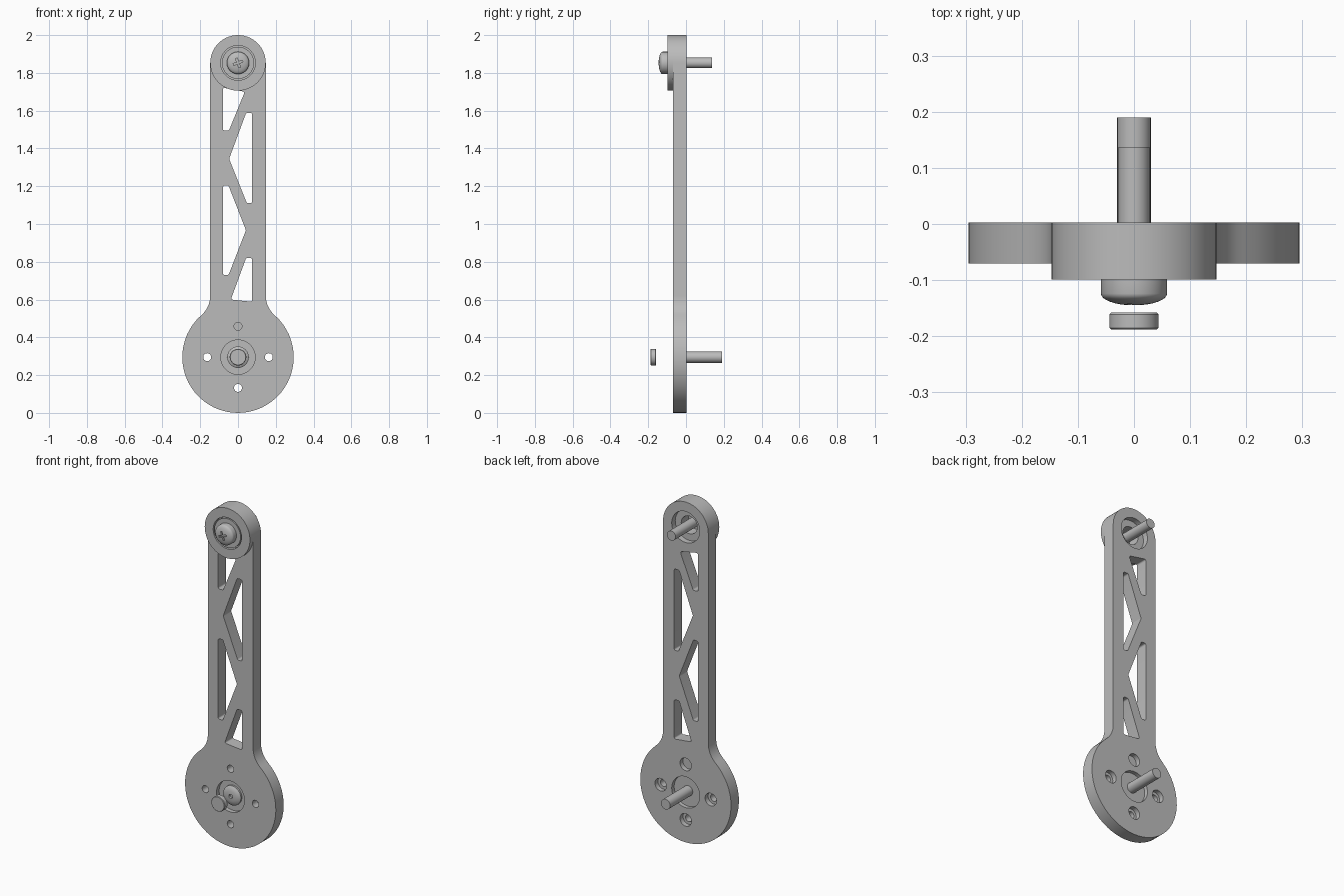
import bpy, bmesh
from math import sin, cos, pi, radians, atan2
from mathutils import Vector, Matrix

if "Cube" in bpy.data.objects:
    bpy.data.objects.remove(bpy.data.objects["Cube"])

grey = bpy.data.materials.new("plain grey")
grey.use_nodes = True
colour = (0.5, 0.5, 0.5, 1)
grey.diffuse_color = colour
grey.node_tree.nodes["Principled BSDF"].inputs["Base Color"].default_value = colour

HUB_Z, TOP_Z = 0.295, 1.853
HUB_R, ARM_R = 0.295, 0.147
BACK, FRONT = 0.003, -0.07


def finish(name, bm):
    bmesh.ops.remove_doubles(bm, verts=bm.verts, dist=1e-5)
    bmesh.ops.recalc_face_normals(bm, faces=bm.faces)
    mesh = bpy.data.meshes.new(name)
    bm.to_mesh(mesh)
    bm.free()
    mesh.materials.append(grey)
    obj = bpy.data.objects.new(name, mesh)
    bpy.context.collection.objects.link(obj)
    return obj


def activate(obj):
    bpy.ops.object.select_all(action='DESELECT')
    obj.select_set(True)
    bpy.context.view_layer.objects.active = obj


def smooth(obj):
    activate(obj)
    bpy.ops.object.shade_smooth_by_angle(angle=radians(30))


def prism(name, outline, y0, y1):
    """Extrude an x-z outline along y."""
    bm = bmesh.new()
    face = bm.faces.new([bm.verts.new((x, y0, z)) for x, z in outline])
    new = bmesh.ops.extrude_face_region(bm, geom=[face])["geom"]
    verts = [v for v in new if isinstance(v, bmesh.types.BMVert)]
    bmesh.ops.translate(bm, verts=verts, vec=(0, y1 - y0, 0))
    return finish(name, bm)


def lathe(name, profile, z, x=0, closed=False, steps=48):
    """Spin (radius, y) points around an axis parallel to y."""
    bm = bmesh.new()
    verts = [bm.verts.new((x + r, y, z)) for r, y in profile]
    pairs = list(zip(verts, verts[1:] + verts[:1]))
    edges = [bm.edges.new(p) for p in (pairs if closed else pairs[:-1])]
    bmesh.ops.spin(bm, geom=verts + edges, cent=(x, 0, z), axis=(0, 1, 0),
                   angle=2 * pi, steps=steps, use_merge=True)
    return finish(name, bm)


def rod(name, r, y0, y1, z, x=0, steps=48):
    return lathe(name, [(0, y0), (r, y0), (r, y1), (0, y1)], z, x, steps=steps)


def arc(cx, cz, r, a0, a1, n):
    return [(cx + r * cos(a0 + (a1 - a0) * i / n),
             cz + r * sin(a0 + (a1 - a0) * i / n)) for i in range(n + 1)]


def rounded(points, r, n=5):
    """Round the corners of a polygon."""
    out = []
    pts = [Vector(p) for p in points]
    for i, p in enumerate(pts):
        a = (pts[i - 1] - p).normalized()
        b = (pts[(i + 1) % len(pts)] - p).normalized()
        half = a.angle(b) / 2
        d = r * cos(half) / sin(half)
        for k in range(n + 1):
            t = k / n
            q = p + a * d * (1 - t) ** 2 + b * d * t ** 2
            out.append((q.x, q.y))
    return out


def cut(obj, cutters):
    for c in cutters:
        mod = obj.modifiers.new("cut", 'BOOLEAN')
        mod.operation, mod.solver, mod.object = 'DIFFERENCE', 'EXACT', c
        activate(obj)
        bpy.ops.object.modifier_apply(modifier=mod.name)
        bpy.data.objects.remove(c)


# Arm plate outline: round hub, concave fillets, straight sides, round end
fillet = 0.136
rise = ((HUB_R + fillet) ** 2 - (ARM_R + fillet) ** 2) ** 0.5
lean = atan2(rise, ARM_R + fillet)
right = arc(0, HUB_Z, HUB_R, -pi / 2, lean, 22)
right += arc(ARM_R + fillet, HUB_Z + rise, fillet, pi + lean, pi, 8)[1:]
right += arc(0, TOP_Z, ARM_R, 0, pi / 2, 14)
outline = right + [(-x, z) for x, z in right[-2:0:-1]]
arm = prism("arm_plate", outline, FRONT, BACK)

# Truss windows
windows = [
    [(-0.08, 1.722), (0.036, 1.70), (-0.048, 1.495), (-0.08, 1.495)],
    [(0.043, 1.588), (0.075, 1.588), (0.075, 1.11), (0.047, 1.11), (-0.047, 1.345)],
    [(-0.08, 1.203), (-0.05, 1.203), (0.042, 0.967), (-0.05, 0.73), (-0.08, 0.73)],
    [(0.043, 0.82), (0.075, 0.82), (0.075, 0.588), (-0.038, 0.60)],
]
cutters = [prism("window_cutter", rounded(w, 0.011), -0.2, 0.2) for w in windows]

# Hub recesses and end bore
cutters += [
    rod("hub_front_cutter", 0.091, -0.2, -0.045, HUB_Z),
    rod("hub_back_cutter", 0.091, -0.02, 0.2, HUB_Z),
    rod("end_back_cutter", 0.091, -0.03, 0.2, TOP_Z),
    rod("end_bore_cutter", 0.052, -0.2, 0.2, TOP_Z),
]
# Four mounting holes, counterbored from the back
for i in range(4):
    x = 0.163 * cos(i * pi / 2)
    z = HUB_Z + 0.163 * sin(i * pi / 2)
    cutters.append(rod("hole_cutter", 0.021, -0.2, 0.2, z, x, 24))
    cutters.append(rod("counterbore_cutter", 0.037, -0.025, 0.2, z, x, 24))
cut(arm, cutters)
smooth(arm)

# Raised end boss with a bearing ring set into it
smooth(lathe("end_boss", [(ARM_R, -0.099), (ARM_R, FRONT), (0.092, FRONT),
                          (0.092, -0.099)], TOP_Z, closed=True, steps=56))
smooth(lathe("bearing_ring", [(0.085, -0.098), (0.085, FRONT), (0.052, FRONT),
                              (0.052, -0.098)], TOP_Z, closed=True))

# Domed end screw with a cross recess
dome = [(0.059 * cos(a), -0.124 - 0.021 * sin(a))
        for a in [i * pi / 16 for i in range(8)]]
screw = lathe("end_screw", [(0, -0.145)] + dome[::-1] +
              [(0.059, -0.098), (0.028, -0.098), (0.028, 0.137), (0, 0.137)], TOP_Z)
slots = []
for turn in (20, 110):
    spin = Matrix.Rotation(radians(turn), 2)
    bar = [spin @ Vector(p) for p in
           ((-0.026, -0.005), (0.026, -0.005), (0.026, 0.005), (-0.026, 0.005))]
    slots.append(prism("slot_cutter", [(p.x, p.y + TOP_Z) for p in bar], -0.2, -0.13))
cut(screw, slots)
smooth(screw)

# Hub shaft with a low domed head and a small socket
smooth(lathe("hub_shaft", [(0, -0.055), (0.012, -0.055), (0.012, -0.068), (0.03, -0.067),
                           (0.047, -0.062), (0.057, -0.055), (0.057, -0.044),
                           (0.03, -0.044), (0.03, 0.19), (0, 0.19)], HUB_Z))

# Loose round magnet in front of the hub
smooth(lathe("magnet", [(0, -0.188), (0.041, -0.188), (0.044, -0.185), (0.044, -0.161),
                        (0.041, -0.158), (0, -0.158)], HUB_Z))
